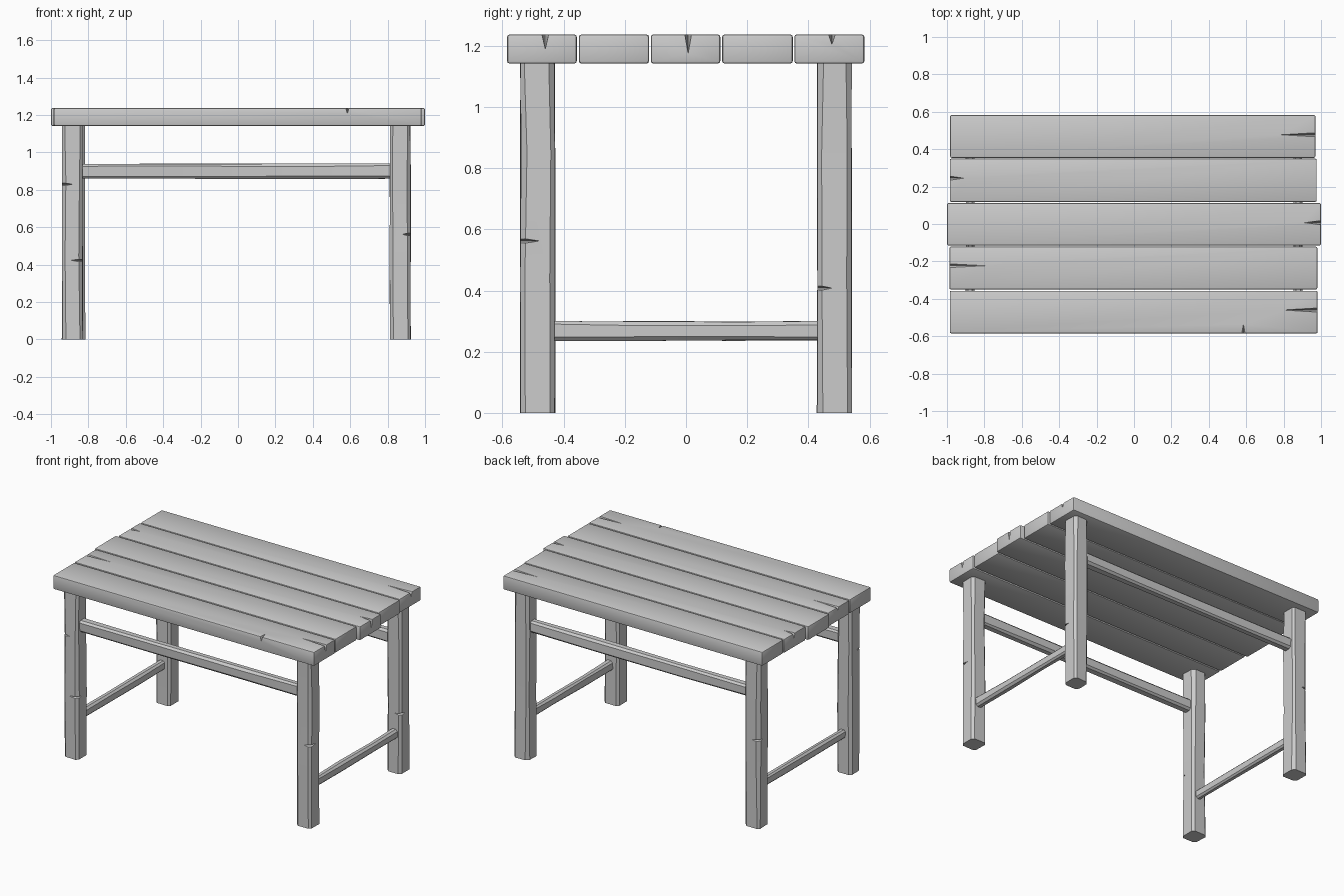
import bpy, bmesh, random
from mathutils import Vector

if "Cube" in bpy.data.objects:
    bpy.data.objects.remove(bpy.data.objects["Cube"])

random.seed(4)


def new_object(name, bm):
    bmesh.ops.recalc_face_normals(bm, faces=bm.faces)
    mesh = bpy.data.meshes.new(name)
    bm.to_mesh(mesh)
    bm.free()
    obj = bpy.data.objects.new(name, mesh)
    bpy.context.collection.objects.link(obj)
    return obj


def activate(obj):
    bpy.ops.object.select_all(action='DESELECT')
    obj.select_set(True)
    bpy.context.view_layer.objects.active = obj


# Wedge-shaped split: mouth on an edge, running inward along a and b
def cut_crack(obj, mouth, a, b, width):
    m, a, b = Vector(mouth), Vector(a), Vector(b)
    side = a.cross(b).normalized() * width / 2
    pivot = m + (a + b) / 2
    bm = bmesh.new()
    v = [bm.verts.new(pivot + (p - pivot) * 1.4)
         for p in (m + a, m + b, m + side, m - side)]
    for tri in ((0, 1, 2), (0, 1, 3), (0, 2, 3), (1, 2, 3)):
        bm.faces.new([v[i] for i in tri])
    cutter = new_object("crack_cutter", bm)
    cutter.hide_render = True
    mod = obj.modifiers.new("crack", 'BOOLEAN')
    mod.operation, mod.solver, mod.object = 'DIFFERENCE', 'EXACT', cutter
    activate(obj)
    bpy.ops.object.modifier_apply(modifier="crack")
    bpy.data.objects.remove(cutter)


# Rounded board between two corners
def board(name, lo, hi, bevel):
    lo, hi = Vector(lo), Vector(hi)
    bm = bmesh.new()
    bmesh.ops.create_cube(bm, size=1)
    for v in bm.verts:
        v.co = (lo + hi) / 2 + v.co * (hi - lo)
    bmesh.ops.bevel(bm, geom=bm.edges[:], offset=bevel, segments=2,
                    profile=0.5, affect='EDGES')
    return new_object(name, bm)


# Chamfered, slightly hand-hewn beam lofted along an axis
def beam(name, start, axis, stations, u_axis, v_axis, w, h, chamfer, wobble):
    start, axis, u, v = map(Vector, (start, axis, u_axis, v_axis))
    bm = bmesh.new()
    rings = []
    for s in stations:
        ring = []
        for su, sv in ((1, 1), (-1, 1), (-1, -1), (1, -1)):
            x = su * (w / 2 - random.uniform(0, wobble))
            y = sv * (h / 2 - random.uniform(0, wobble))
            c = chamfer * random.uniform(0.75, 1.25)
            pair = [(x, y - sv * c), (x - su * c, y)]
            if su * sv < 0:
                pair.reverse()
            ring += [bm.verts.new(start + axis * s + u * p + v * q) for p, q in pair]
        rings.append(ring)
    for r0, r1 in zip(rings, rings[1:]):
        for i in range(8):
            j = (i + 1) % 8
            bm.faces.new((r0[i], r0[j], r1[j], r1[i]))
    bm.faces.new(rings[0])
    bm.faces.new(rings[-1])
    return new_object(name, bm)


X, Y, Z = (1, 0, 0), (0, 1, 0), (0, 0, 1)
TOP = 1.237

# Table top planks: y range, x range, crack (end, y, length, depth, width)
planks = [
    (-0.585, -0.357, -0.985, 0.982, (1, -0.46, 0.19, 0.047, 0.022)),
    (-0.350, -0.121, -0.987, 0.980, (-1, -0.223, 0.195, 0.02, 0.02)),
    (-0.115, 0.112, -1.0, 1.0, (1, 0.007, 0.09, 0.062, 0.022)),
    (0.118, 0.349, -0.985, 0.977, (-1, 0.245, 0.075, 0.04, 0.022)),
    (0.354, 0.583, -0.983, 0.970, (1, 0.477, 0.185, 0.032, 0.022)),
]
for i, (y0, y1, x0, x1, (end, cy, length, depth, width)) in enumerate(planks):
    p = board(f"top_plank_{i + 1}", (x0, y0, 1.142), (x1, y1, TOP), 0.008)
    cut_crack(p, (x1 if end > 0 else x0, cy, TOP), (-end * length, 0, 0), (0, 0, -depth), width)
    if i == 0:
        cut_crack(p, (0.585, y0, TOP), (0, 0.05, 0), (0, 0, -0.03), 0.018)

# Legs with cracks: (corner side x, corner side y, height, x length, y length)
legs = {
    "front_left_leg": (-0.886, -0.485, [(-1, -1, 0.83, 0.055, 0.05), (1, -1, 0.423, 0.065, 0.045)]),
    "front_right_leg": (0.867, -0.485, [(1, -1, 0.562, 0.045, 0.065)]),
    "back_left_leg": (-0.873, 0.485, [(-1, 1, 0.60, 0.05, 0.05)]),
    "back_right_leg": (0.867, 0.485, [(1, -1, 0.408, 0.045, 0.05)]),
}
for name, (x, y, cracks) in legs.items():
    leg = beam(name, (x, y, 0), Z, (0, 0.45, 0.85, 1.15), X, Y, 0.114, 0.116, 0.017, 0.004)
    for sx, sy, z, lx, ly in cracks:
        cut_crack(leg, (x + sx * 0.056, y + sy * 0.057, z),
                  (-sx * lx, 0, 0), (0, -sy * ly, 0), 0.02)

# Long upper rails and short lower rails
for side, s in (("front", -1), ("back", 1)):
    beam(f"{side}_rail", (0, s * 0.485, 0.9), X, (-0.84, -0.3, 0.38, 0.84),
         Y, Z, 0.064, 0.084, 0.013, 0.005)
for side, s in (("left", -1), ("right", 1)):
    beam(f"{side}_rail", (s * 0.876, 0, 0.268), Y, (-0.45, -0.15, 0.18, 0.45),
         X, Z, 0.05, 0.066, 0.011, 0.004)

# Soft plank edges, crisp chamfers
for obj in list(bpy.context.scene.objects):
    activate(obj)
    bpy.ops.object.shade_smooth_by_angle(angle=0.56)
